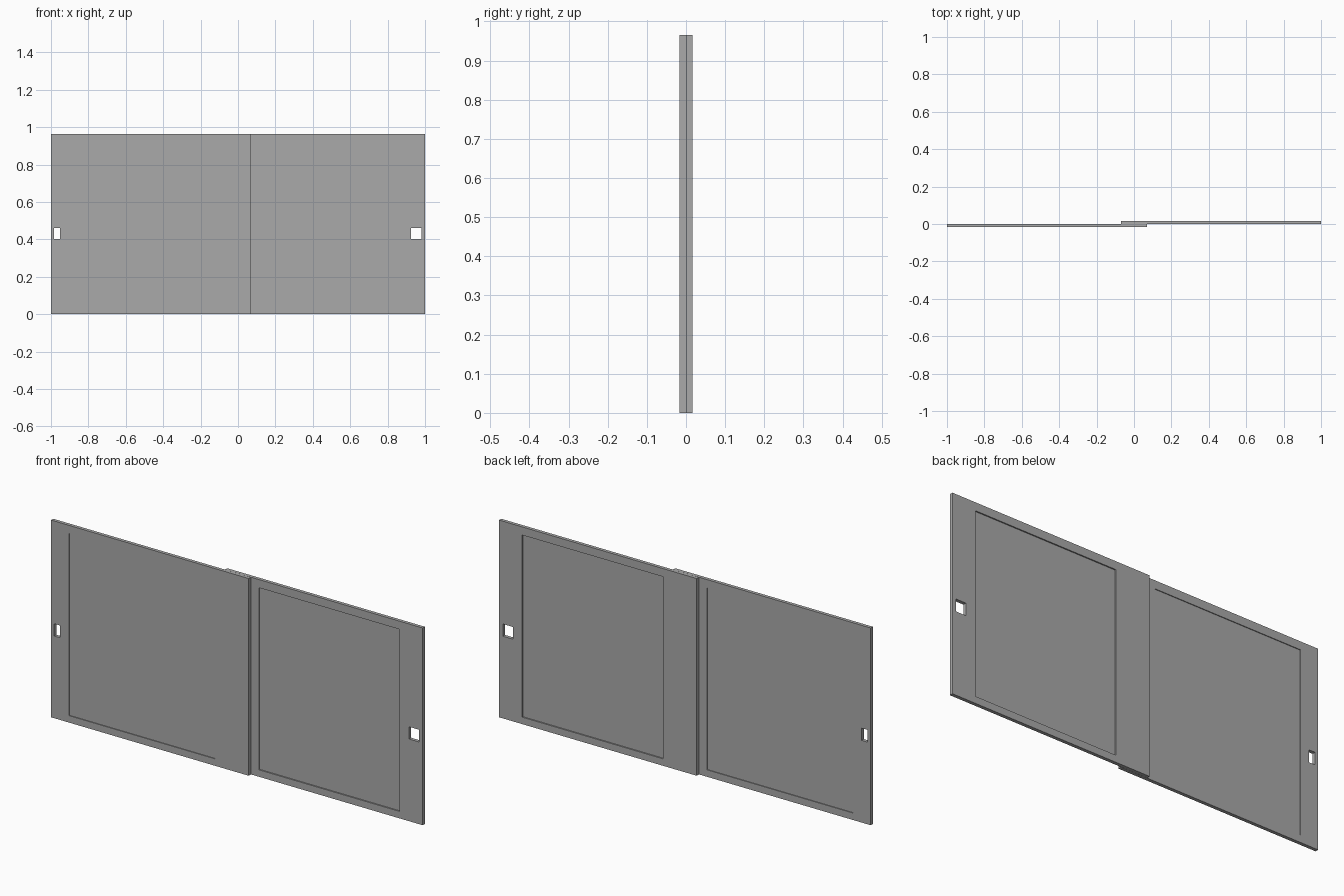
import bpy

if "Cube" in bpy.data.objects:
    bpy.data.objects.remove(bpy.data.objects["Cube"])

HEIGHT = 0.965
THICK = 0.017

grey = bpy.data.materials.new("mid_grey")
grey.diffuse_color = (0.4, 0.4, 0.4, 1.0)
grey.use_nodes = True
grey.node_tree.nodes["Principled BSDF"].inputs["Base Color"].default_value = grey.diffuse_color


def box(name, x, y, z):
    """Axis-aligned box given as three (min, max) ranges."""
    bpy.ops.mesh.primitive_cube_add(size=1, location=[(a + b) / 2 for a, b in (x, y, z)])
    ob = bpy.context.object
    ob.name = name
    ob.scale = [b - a for a, b in (x, y, z)]
    bpy.ops.object.transform_apply(location=True, rotation=False, scale=True)
    ob.data.materials.append(grey)
    return ob


def cut(target, cutter):
    """Subtract a hidden cutter from a door."""
    cutter.hide_render = True
    cutter.hide_viewport = True
    cutter.display_type = 'WIRE'
    mod = target.modifiers.new("cut", 'BOOLEAN')
    mod.operation = 'DIFFERENCE'
    mod.solver = 'EXACT'
    mod.object = cutter


def door(name, x, y, panel_x, depth, grip_x):
    slab = box(name, x, y, (0, HEIGHT))
    # shallow panel recess on both faces
    panel_z = (0.034, 0.925)
    cut(slab, box(name + "_front_recess_cutter", panel_x, (y[0] - 0.02, y[0] + depth), panel_z))
    cut(slab, box(name + "_back_recess_cutter", panel_x, (y[1] - depth, y[1] + 0.02), panel_z))
    # finger hole through the outer stile
    cut(slab, box(name + "_grip_cutter", grip_x, (y[0] - 0.02, y[1] + 0.02), (0.402, 0.462)))


# two sliding doors that overlap in the middle
door("front_sliding_door", (-1.0, 0.07), (-THICK, -0.0003), (-0.904, -0.113), 0.004, (-0.983, -0.951))
door("back_sliding_door", (-0.07, 1.0), (0.0003, THICK), (0.113, 0.875), 0.006, (0.926, 0.98))
